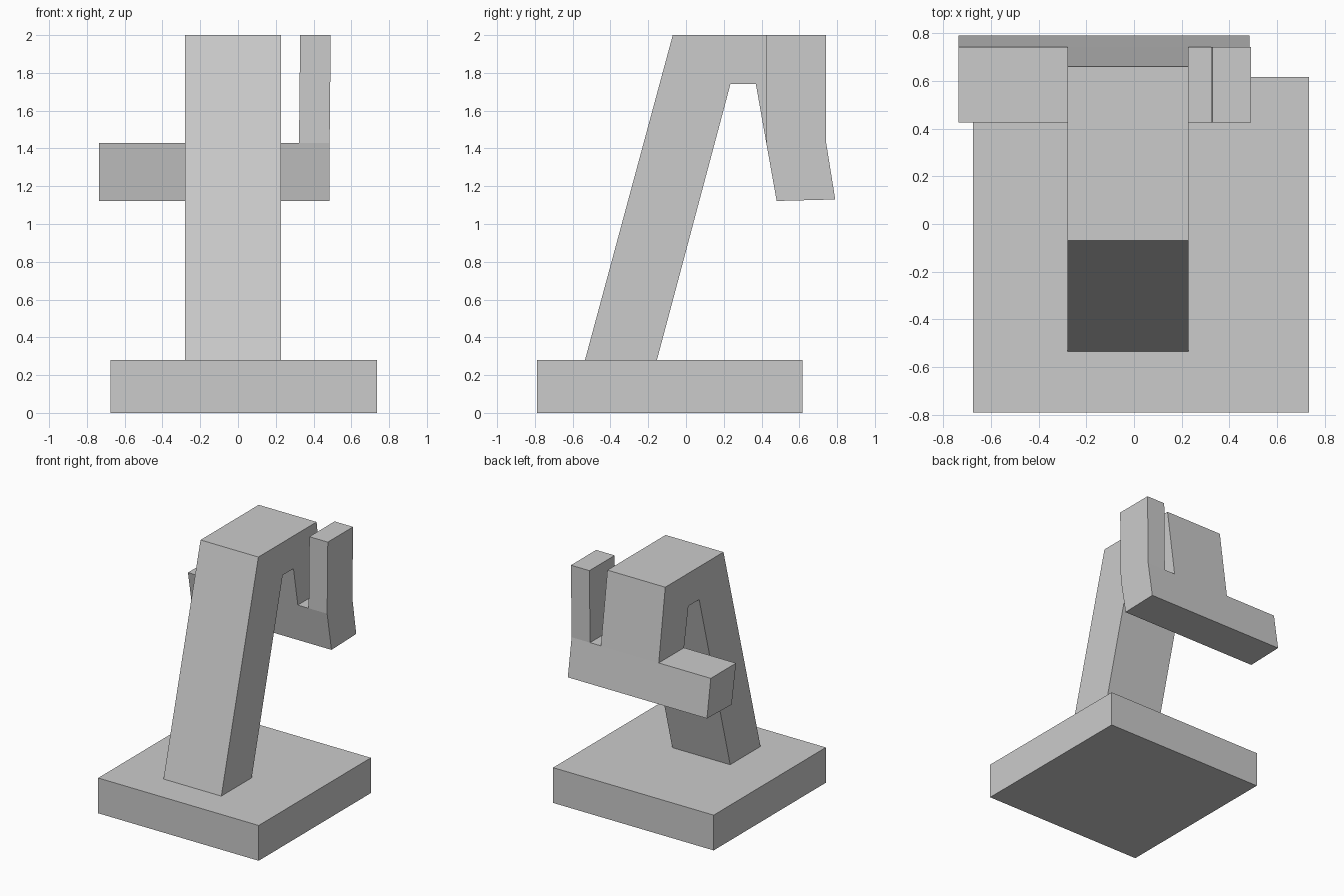
import bpy, bmesh

if "Cube" in bpy.data.objects:
    bpy.data.objects.remove(bpy.data.objects["Cube"])


def finish(bm, name):
    bmesh.ops.recalc_face_normals(bm, faces=bm.faces)
    mesh = bpy.data.meshes.new(name)
    bm.to_mesh(mesh)
    bm.free()
    obj = bpy.data.objects.new(name, mesh)
    bpy.context.collection.objects.link(obj)
    return obj


def extrude(bm, face, move):
    """Extrude one face and place each new vertex with move(co)."""
    new = bmesh.ops.extrude_discrete_faces(bm, faces=[face])["faces"][0]
    for v in new.verts:
        v.co = move(v.co.copy())
    return new


# Square base slab
bm = bmesh.new()
bmesh.ops.create_cube(bm, size=1)
for v in bm.verts:
    v.co = (0.735 if v.co.x > 0 else -0.675,
            0.617 if v.co.y > 0 else -0.79,
            0.28 if v.co.z > 0 else 0)
finish(bm, "base")

# Cross bar, split along x where the arm and the post grow out of it
bm = bmesh.new()
xs = [-0.737, -0.28, 0.228, 0.323, 0.485]
section = [(0.48, 1.122), (0.79, 1.13), (0.742, 1.43), (0.425, 1.43)]
rings = [[bm.verts.new((x, y, z)) for y, z in section] for x in xs]
tops = []
for a, b in zip(rings, rings[1:]):
    for i in range(4):
        j = (i + 1) % 4
        face = bm.faces.new((a[i], a[j], b[j], b[i]))
        if i == 2:
            tops.append(face)
bm.faces.new(rings[0])
bm.faces.new(rings[-1])
bmesh.ops.recalc_face_normals(bm, faces=bm.faces)

# Upright post at the end of the bar
extrude(bm, tops[3], lambda c: (c.x + 0.006, c.y, 2.0))

# Folded arm: inner and outer corner of each bend, down into the base
bends = [((0.425, 1.43), (0.742, 1.43)),
         ((0.37, 1.74), (0.66, 2.0)),
         ((0.235, 1.74), (-0.07, 2.0)),
         ((-0.17, 0.22), (-0.551, 0.22))]
face = tops[1]
for (inner, outer), (new_in, new_out) in zip(bends, bends[1:]):
    def move(c):
        d_in = abs(c.y - inner[0]) + abs(c.z - inner[1])
        d_out = abs(c.y - outer[0]) + abs(c.z - outer[1])
        return (c.x, *(new_in if d_in < d_out else new_out))
    face = extrude(bm, face, move)
finish(bm, "arm_and_hook")
